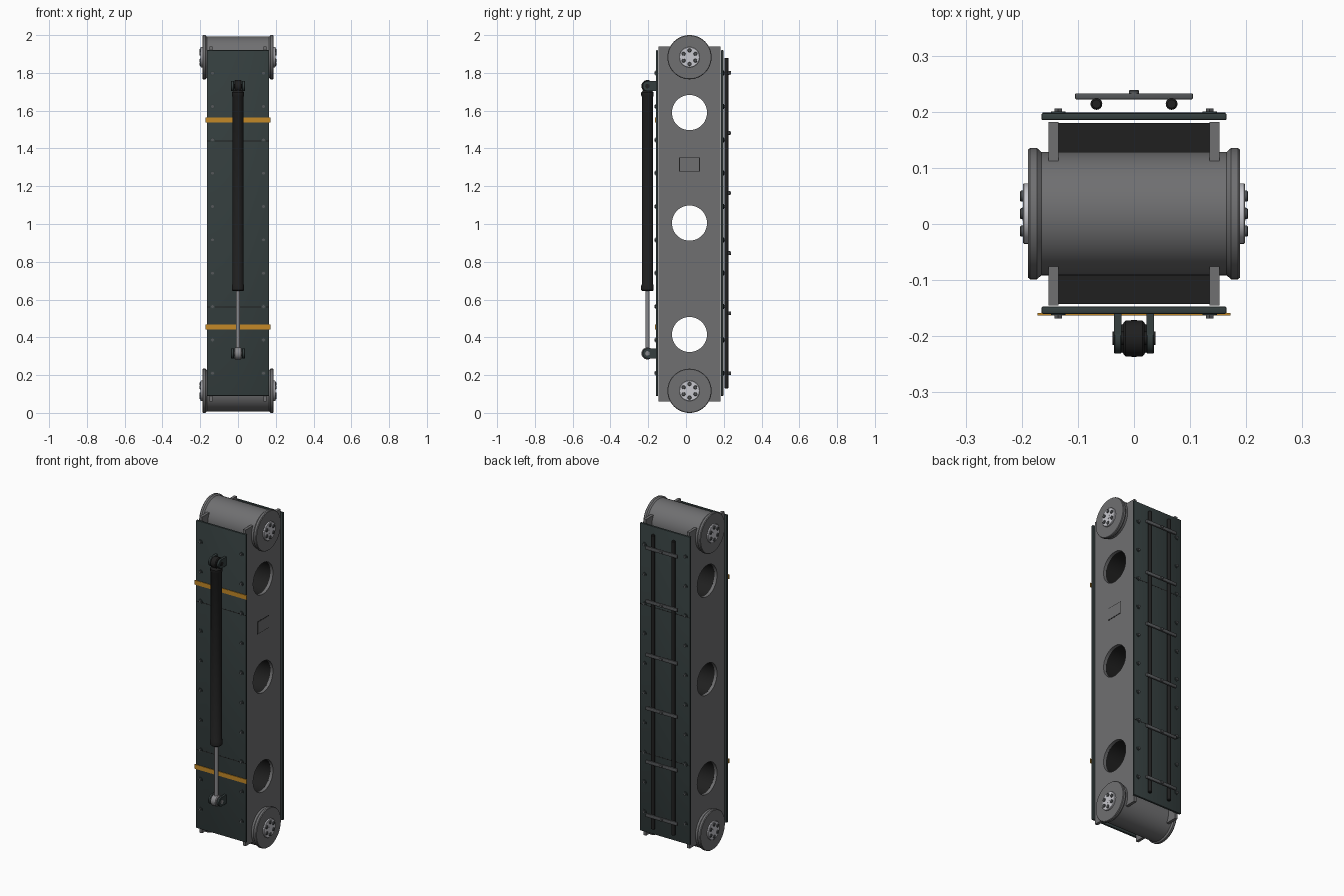
import bpy, bmesh, math
from mathutils import Vector

cube = bpy.data.objects.get("Cube")
if cube:
    bpy.data.objects.remove(cube, do_unlink=True)


def material(name, r, g, b):
    m = bpy.data.materials.new(name)
    m.use_nodes = True
    m.diffuse_color = (r, g, b, 1)
    m.node_tree.nodes["Principled BSDF"].inputs["Base Color"].default_value = (r, g, b, 1)
    return m


GREY = material("grey metal", 0.16, 0.16, 0.165)
GREEN = material("dark green plate", 0.035, 0.049, 0.049)
BLACK = material("black", 0.014, 0.014, 0.014)
ORANGE = material("orange stripe", 0.55, 0.25, 0.02)
LIGHT = material("light steel", 0.58, 0.58, 0.62)
BOLT = material("bolt grey", 0.09, 0.095, 0.1)
STEEL = material("rod steel", 0.25, 0.25, 0.26)

AXLE_Y = 0.0185
AXLES = (0.117, 1.883)


def finish(name, bm, mat, smooth):
    bmesh.ops.recalc_face_normals(bm, faces=bm.faces)
    me = bpy.data.meshes.new(name)
    bm.to_mesh(me)
    bm.free()
    me.materials.append(mat)
    ob = bpy.data.objects.new(name, me)
    bpy.context.collection.objects.link(ob)
    if smooth:
        bpy.ops.object.select_all(action='DESELECT')
        ob.select_set(True)
        bpy.context.view_layer.objects.active = ob
        bpy.ops.object.shade_smooth_by_angle(angle=math.radians(35))
    return ob


def box(name, lo, hi, mat, bevel=0.0):
    """Box between two corners, with optional bevelled edges."""
    lo, hi = Vector(lo), Vector(hi)
    bm = bmesh.new()
    bmesh.ops.create_cube(bm, size=1)
    for v in bm.verts:
        v.co = (lo + hi) / 2 + v.co * (hi - lo)
    if bevel:
        bmesh.ops.bevel(bm, geom=bm.edges[:], offset=bevel, segments=2,
                        profile=0.5, affect='EDGES')
    return finish(name, bm, mat, bevel > 0)


def lathe(name, centre, axis, profile, mat, sides=32):
    """Turned solid: profile is (distance along axis, radius) pairs."""
    a = "xyz".index(axis)
    bm = bmesh.new()
    rings = []
    for d, r in profile:
        ring = []
        for i in range(sides):
            t = math.tau * i / sides
            co = Vector(centre)
            co[a] += d
            co[(a + 1) % 3] += r * math.cos(t)
            co[(a + 2) % 3] += r * math.sin(t)
            ring.append(bm.verts.new(co))
        rings.append(ring)
    for p, q in zip(rings, rings[1:]):
        for i in range(sides):
            j = (i + 1) % sides
            bm.faces.new((p[i], p[j], q[j], q[i]))
    bm.faces.new(rings[0])
    bm.faces.new(rings[-1])
    return finish(name, bm, mat, sides > 8)


def rod(name, centre, axis, length, radius, mat, sides=32, chamfer=0.0):
    h = length / 2
    prof = [(-h, radius), (h, radius)]
    if chamfer:
        prof = [(-h, radius - chamfer), (-h + chamfer, radius),
                (h - chamfer, radius), (h, radius - chamfer)]
    return lathe(name, centre, axis, prof, mat, sides)


# Hollow-bored frame: two side plates and a dark core
side_plates = [box(f"side_plate_{n}", (min(s * .135, s * .152), -.145, .06),
                   (max(s * .135, s * .152), .182, 1.94), GREY)
               for s, n in ((1, "left"), (-1, "right"))]
core = box("inner_core", (-.1349, -.143, .2), (.1349, .18, 1.8), BLACK)

for z in (.415, 1.005, 1.59):
    cutter = rod("hole_cutter", (0, AXLE_Y, z), 'x', 1, .093, BLACK, 48)
    cutter.hide_render = True
    for ob in side_plates + [core]:
        mod = ob.modifiers.new("hole", 'BOOLEAN')
        mod.operation = 'DIFFERENCE'
        mod.solver = 'EXACT'
        mod.object = cutter
        bpy.context.view_layer.objects.active = ob
        bpy.ops.object.modifier_apply(modifier=mod.name)
    bpy.data.objects.remove(cutter, do_unlink=True)

# Small hatch on the left side
box("hatch_outline", (.15, -.037, 1.277), (.1525, .073, 1.353), BLACK)
box("hatch", (.15, -.033, 1.281), (.154, .069, 1.349), GREY)

# End drums with flanges, hubs and hub bolts
half = [(.165, .110), (.173, .117), (.185, .117), (.189, .114)]
drum_profile = [(-d, r) for d, r in reversed(half)] + half
for z, end in zip(AXLES, ("lower", "upper")):
    lathe(f"{end}_drum", (0, AXLE_Y, z), 'x', drum_profile, GREY, 64)
    for s in (-1, 1):
        rod(f"{end}_hub", (s * .192, AXLE_Y, z), 'x', .012, .054, LIGHT, 40, .002)
        rod(f"{end}_hub_centre", (s * .197, AXLE_Y, z), 'x', .004, .012, LIGHT, 24)
        for i in range(6):
            t = math.radians(30 + 60 * i)
            rod("hub_bolt", (s * .199, AXLE_Y + .036 * math.cos(t), z + .036 * math.sin(t)),
                'x', .008, .010, BOLT, 16, .002)

# Front and back cover plates, with bolts and panel seams
for side, y, n in (("front", -.1535, -1), ("back", .1915, 1)):
    box(f"{side}_cover", (-.165, y - .0065, .09), (.165, y + .0065, 1.92), GREEN, .003)
    face = y + n * .0065
    for s in (-1, 1):
        for i in range(10):
            z = .21 + i * .1765
            rod(f"{side}_washer", (s * .135, face, z), 'y', .005, .013, GREEN, 20)
            rod(f"{side}_bolt", (s * .135, face + n * .002, z), 'y', .012, .008, BOLT, 6)
    for z in (.56, 1.44):
        box(f"{side}_seam", (-.163, face - .0006, z - .002),
            (.163, face + .0006, z + .002), BLACK)

# Orange bands
for z in (.455, 1.55):
    box("orange_band", (-.172, -.1635, z - .013), (.172, -.159, z + .013), ORANGE)

# Hydraulic ram
RAM_Y = -.204
lathe("ram_barrel", (0, RAM_Y, 0), 'z',
      [(.645, .027), (.65, .033), (.675, .033), (.68, .030), (1.675, .030),
       (1.68, .033), (1.695, .033), (1.71, .022)], BLACK)
rod("ram_rod", (0, RAM_Y, .49), 'z', .35, .011, STEEL)
for z, end, mat in ((.315, "lower", STEEL), (1.73, "upper", BLACK)):
    rod(f"{end}_ram_eye", (0, RAM_Y, z), 'x', .038, .032, mat, 32, .004)
    rod(f"{end}_ram_pin", (0, RAM_Y, z), 'x', .076, .012, mat, 20)
    for s in (-1, 1):
        rod(f"{end}_lug", (s * .029, RAM_Y, z), 'x', .014, .027, GREEN, 32, .002)
        box(f"{end}_lug_base", (s * .029 - .007, RAM_Y, z - .026),
            (s * .029 + .007, -.158, z + .026), GREEN)

# Back cable pair and clamp bars
for s in (-1, 1):
    rod("back_cable", (s * .067, .214, 1.005), 'z', 1.75, .0105, BLACK, 20, .003)
for i in range(6):
    z = .21 + i * .318
    box("clamp_bar", (-.105, .222, z - .010), (.105, .233, z + .010), BOLT, .002)
    rod("clamp_bolt", (0, .235, z), 'y', .008, .009, BOLT, 16, .002)
